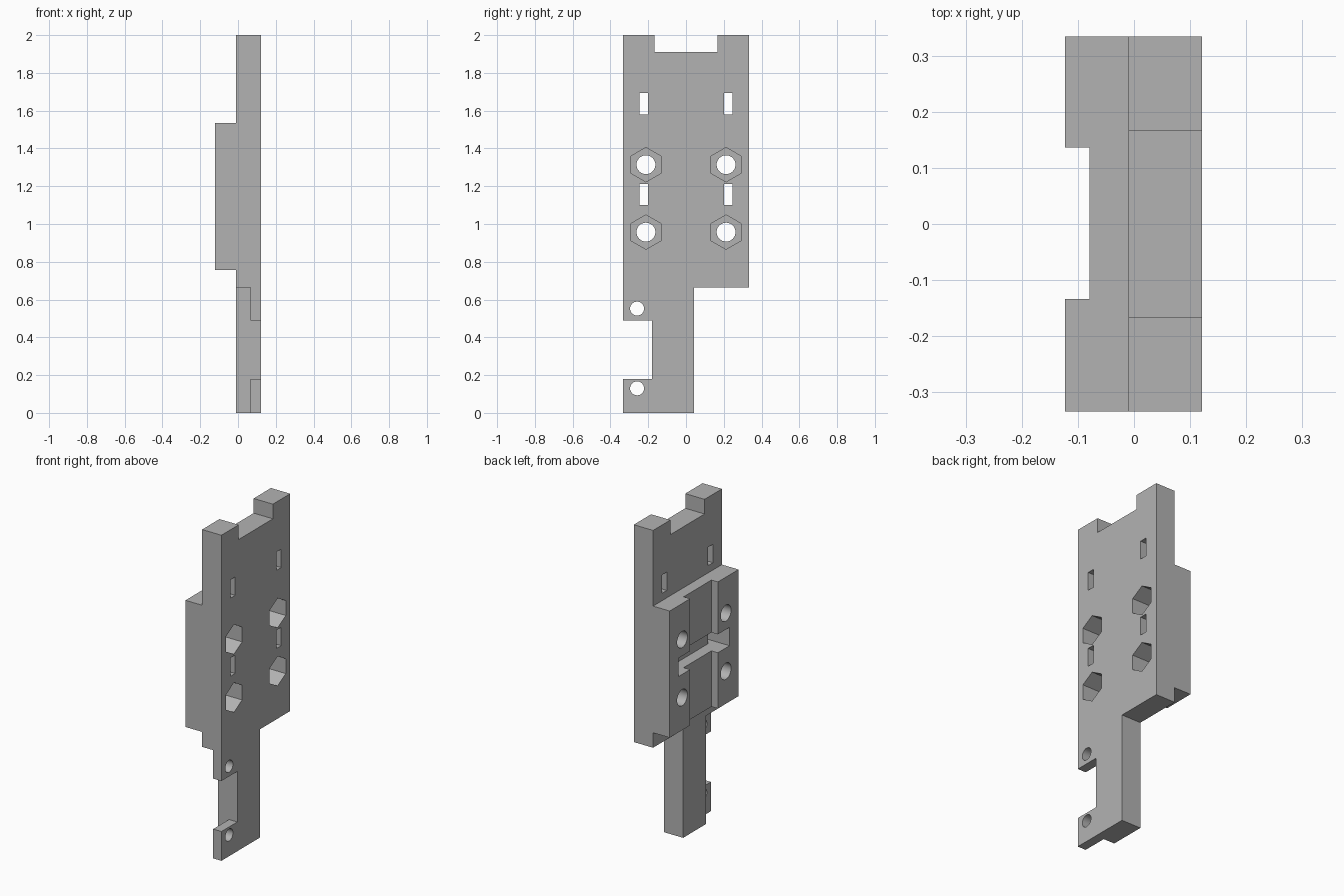
import bpy
import bmesh
from math import sin, cos, tau, radians

default = bpy.data.objects.get("Cube")
if default:
    bpy.data.objects.remove(default, do_unlink=True)

grey = bpy.data.materials.new("neutral grey")
grey.use_nodes = True
colour = (0.45, 0.45, 0.45, 1)
grey.diffuse_color = colour
grey.node_tree.nodes["Principled BSDF"].inputs["Base Color"].default_value = colour

# Main levels through the thickness
BACK, STEP, TAB, FACE = -0.123, -0.01, 0.065, 0.121
OUT = 0.5
W = 0.334


def prism(name, outline, x0, x1):
    """Extrude a (y, z) outline from x0 to x1."""
    bm = bmesh.new()
    base = bm.faces.new([bm.verts.new((x0, y, z)) for y, z in outline])
    ext = bmesh.ops.extrude_face_region(bm, geom=[base])
    moved = [v for v in ext["geom"] if isinstance(v, bmesh.types.BMVert)]
    bmesh.ops.translate(bm, verts=moved, vec=(x1 - x0, 0, 0))
    bmesh.ops.recalc_face_normals(bm, faces=bm.faces)
    mesh = bpy.data.meshes.new(name)
    bm.to_mesh(mesh)
    bm.free()
    mesh.materials.append(grey)
    obj = bpy.data.objects.new(name, mesh)
    bpy.context.collection.objects.link(obj)
    return obj


def rect(y0, y1, z0, z1):
    return [(y0, z0), (y1, z0), (y1, z1), (y0, z1)]


def polygon(y, z, r, n):
    return [(y + r * sin(tau * i / n), z + r * cos(tau * i / n)) for i in range(n)]


# Side silhouette: notched top, wide plate, offset arm with two tabs
body = prism("mounting_plate", [
    (-W, 0), (0.042, 0), (0.042, 0.665), (W, 0.665), (W, 2), (0.166, 2),
    (0.166, 1.91), (-0.166, 1.91), (-0.166, 2), (-W, 2), (-W, 0.49),
    (-0.18, 0.49), (-0.18, 0.18), (-W, 0.18)], BACK, FACE)


def cut(outline, x0, x1):
    cutter = prism("cutter", outline, x0, x1)
    cutter.hide_render = True
    mod = body.modifiers.new("cut", "BOOLEAN")
    mod.operation = "DIFFERENCE"
    mod.solver = "EXACT"
    mod.object = cutter
    bpy.context.view_layer.objects.active = body
    bpy.ops.object.modifier_apply(modifier=mod.name)
    bpy.data.objects.remove(cutter, do_unlink=True)


# Thin the plate above and below the raised block, and thin the tabs further
cut(rect(-OUT, OUT, 1.535, 3), -OUT, STEP)
cut(rect(-OUT, OUT, -1, 0.757), -OUT, STEP)
cut(rect(-OUT, -0.18, -1, 0.665), -OUT, TAB)

# Vertical channel and cross slot in the block
cut(rect(-0.134, 0.136, 0.5, 1.8), -OUT, -0.079)
cut(rect(-0.247, 0.247, 1.1, 1.213), -OUT, STEP)

for side in (-1, 1):
    # Strap slots
    y0, y1 = sorted((side * 0.2, side * 0.247))
    for z in (1.1, 1.58):
        cut(rect(y0, y1, z, z + 0.113), -OUT, OUT)
    # Bolt holes with hexagonal nut pockets
    for z in (0.957, 1.314):
        cut(polygon(side * 0.212, z, 0.05, 32), -OUT, OUT)
        cut(polygon(side * 0.212, z, 0.091, 6), STEP, OUT)

# Tab screw holes
for z in (0.13, 0.552):
    cut(polygon(-0.259, z, 0.037, 32), -OUT, OUT)

bpy.ops.object.select_all(action="DESELECT")
body.select_set(True)
bpy.context.view_layer.objects.active = body
bpy.ops.object.shade_smooth_by_angle(angle=radians(30))
